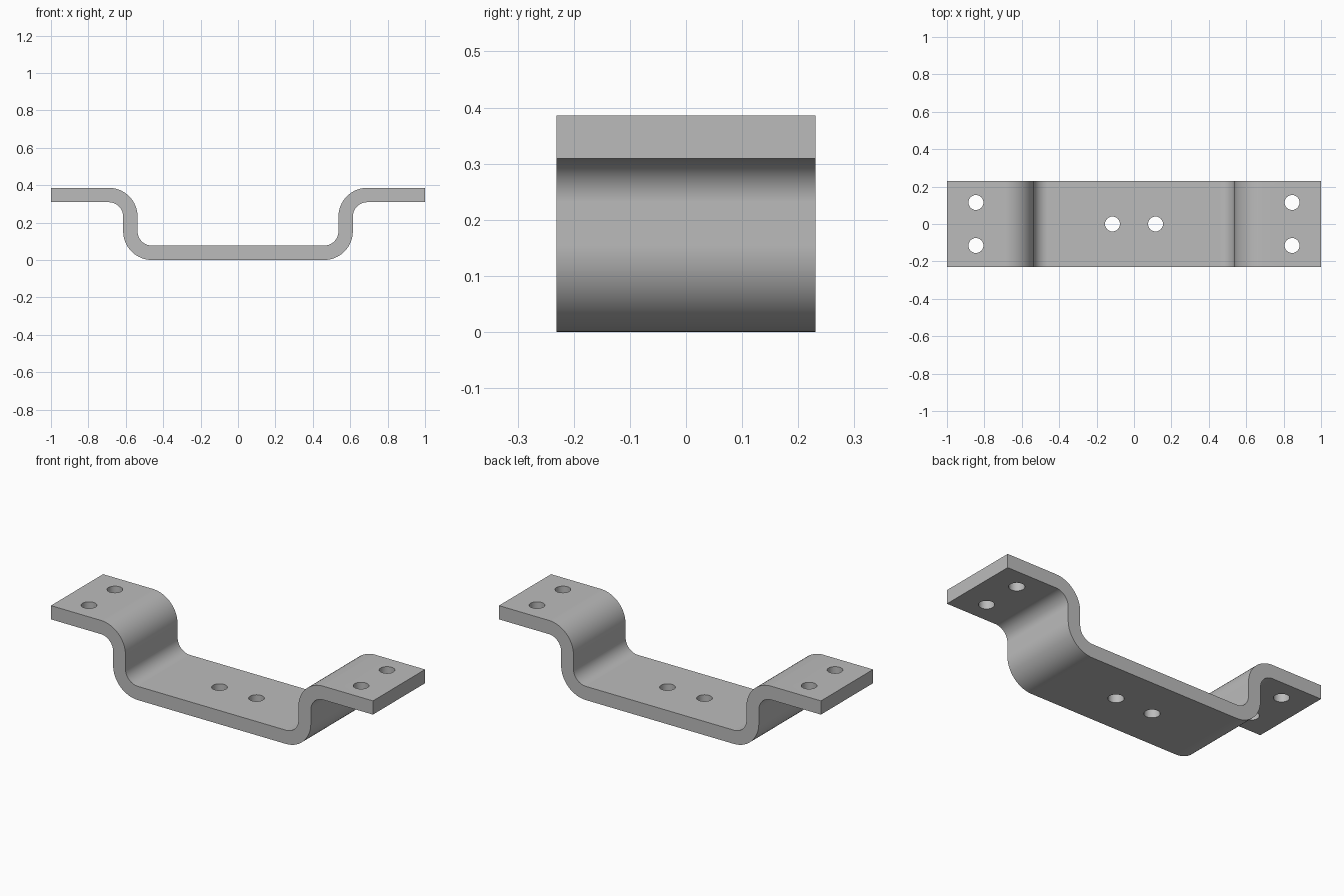
import bpy, bmesh, math
from mathutils import Matrix, Vector

cube = bpy.data.objects.get("Cube")
if cube:
    bpy.data.objects.remove(cube, do_unlink=True)

THICK, HEIGHT, DEPTH = 0.077, 0.386, 0.462
WALL = 0.614            # outer face of the upright walls
R_IN, R_OUT = THICK, 2 * THICK
HOLE_R = 0.04
STEPS = 16

# Plain grey metal
steel = bpy.data.materials.new("grey_steel")
steel.use_nodes = True
grey = (0.5, 0.5, 0.5, 1)
steel.diffuse_color = grey
steel.node_tree.nodes["Principled BSDF"].inputs["Base Color"].default_value = grey


def arc(cx, cz, r, start, end):
    angles = [math.radians(start + (end - start) * i / STEPS) for i in range(STEPS + 1)]
    return [(cx + r * math.cos(a), cz + r * math.sin(a)) for a in angles]


def make_object(name, bm):
    mesh = bpy.data.meshes.new(name)
    bmesh.ops.recalc_face_normals(bm, faces=bm.faces)
    bm.to_mesh(mesh)
    bm.free()
    mesh.materials.append(steel)
    obj = bpy.data.objects.new(name, mesh)
    bpy.context.collection.objects.link(obj)
    return obj


# Bent strip: right half of the section, from the underside out and back along the top
low_x, low_z = WALL - R_OUT, R_OUT
high_x, high_z = WALL + R_IN, HEIGHT - R_OUT
half = (arc(low_x, low_z, R_OUT, -90, 0)
        + arc(high_x, high_z, R_IN, 180, 90)
        + [(1, HEIGHT - THICK), (1, HEIGHT)]
        + arc(high_x, high_z, R_OUT, 90, 180)
        + arc(low_x, low_z, R_IN, 0, -90))
section = half + [(-x, z) for x, z in reversed(half)]

bm = bmesh.new()
face = bm.faces.new([bm.verts.new((x, -DEPTH / 2, z)) for x, z in section])
sweep = bmesh.ops.extrude_face_region(bm, geom=[face])
bmesh.ops.translate(bm, vec=Vector((0, DEPTH, 0)),
                    verts=[v for v in sweep["geom"] if isinstance(v, bmesh.types.BMVert)])
bracket = make_object("bracket", bm)

# Bolt holes: two in the base, two in each flange
holes = [(s * 0.115, 0) for s in (-1, 1)]
holes += [(sx * 0.845, sy * 0.115) for sx in (-1, 1) for sy in (-1, 1)]
bm = bmesh.new()
for x, y in holes:
    bmesh.ops.create_cone(bm, cap_ends=True, segments=32, radius1=HOLE_R, radius2=HOLE_R,
                          depth=1, matrix=Matrix.Translation((x, y, 0.2)))
cutter = make_object("hole_cutter", bm)
cutter.hide_render = True

bpy.ops.object.select_all(action="DESELECT")
bpy.context.view_layer.objects.active = bracket
bracket.select_set(True)
cut = bracket.modifiers.new("bolt_holes", "BOOLEAN")
cut.operation = "DIFFERENCE"
cut.solver = "EXACT"
cut.object = cutter
bpy.ops.object.modifier_apply(modifier=cut.name)
bpy.data.objects.remove(cutter, do_unlink=True)

# Smooth bends with crisp edges and flat plates
bpy.ops.object.shade_smooth_by_angle(angle=math.radians(30))
flat = bracket.modifiers.new("flat_plates", "WEIGHTED_NORMAL")
flat.keep_sharp = True
